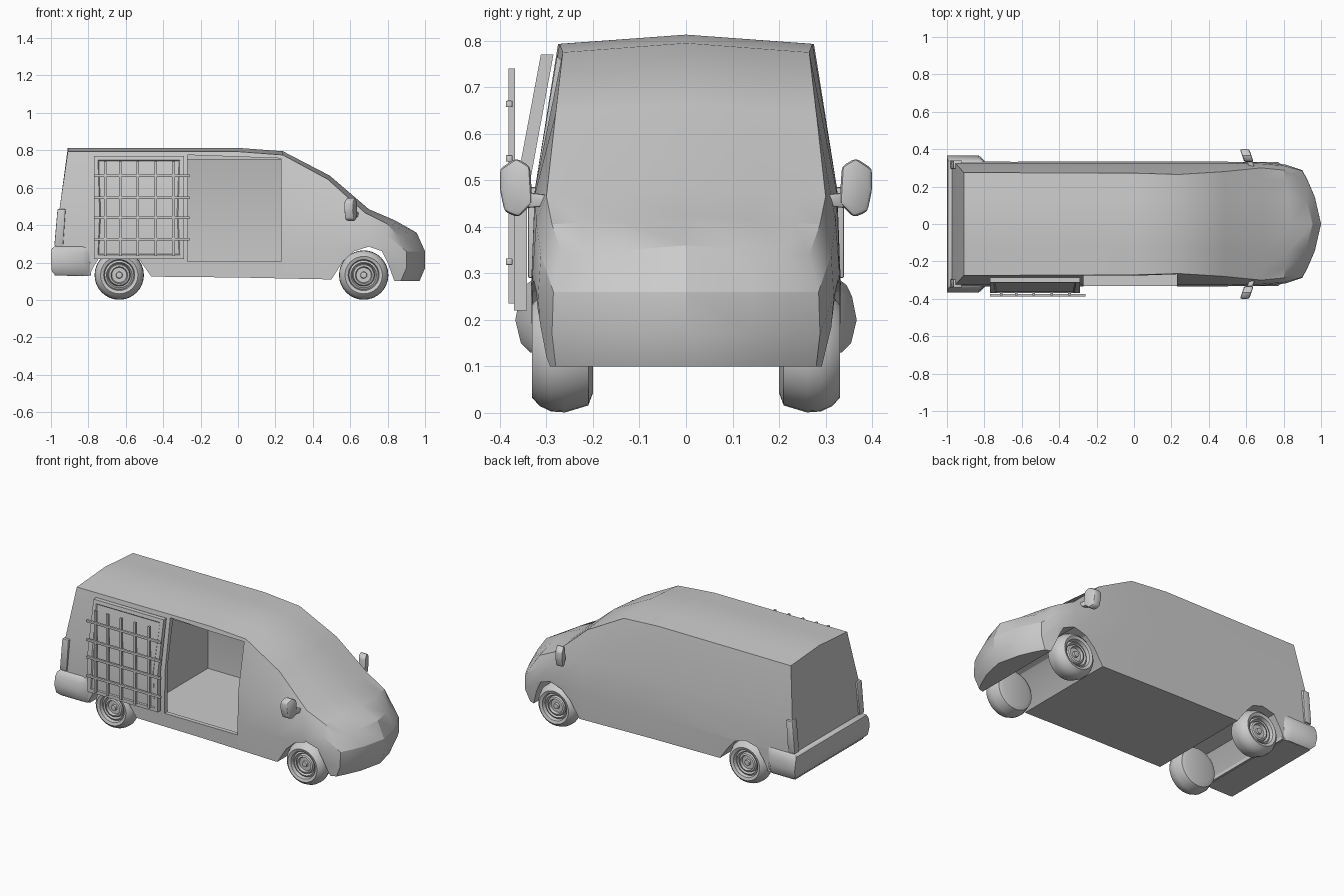
import bpy, bmesh, math
from mathutils import Vector, Matrix

if "Cube" in bpy.data.objects:
    bpy.data.objects.remove(bpy.data.objects["Cube"])


def finish(bm, name, angle=30):
    bmesh.ops.remove_doubles(bm, verts=bm.verts, dist=1e-5)
    bmesh.ops.recalc_face_normals(bm, faces=bm.faces)
    me = bpy.data.meshes.new(name)
    bm.to_mesh(me)
    bm.free()
    ob = bpy.data.objects.new(name, me)
    bpy.context.collection.objects.link(ob)
    smooth(ob, angle)
    return ob


def smooth(ob, angle):
    bpy.ops.object.select_all(action='DESELECT')
    ob.select_set(True)
    bpy.context.view_layer.objects.active = ob
    bpy.ops.object.shade_smooth_by_angle(angle=math.radians(angle))


def loft(bm, rings, cap=True):
    """Skin closed rings of equal length."""
    vs = [[bm.verts.new(p) for p in r] for r in rings]
    n = len(vs[0])
    for a, b in zip(vs, vs[1:]):
        for i in range(n):
            bm.faces.new((a[i], a[(i + 1) % n], b[(i + 1) % n], b[i]))
    if cap:
        bm.faces.new(vs[0])
        bm.faces.new(vs[-1])
    return vs


def prism(name, pts, a, b, axis, bevel=0):
    """Extrude a polygon along x (pts are y,z) or y (pts are x,z)."""
    bm = bmesh.new()
    at = (lambda p, c: (c, p[0], p[1])) if axis == 'x' else (lambda p, c: (p[0], c, p[1]))
    loft(bm, [[at(p, a) for p in pts], [at(p, b) for p in pts]])
    if bevel:
        bmesh.ops.recalc_face_normals(bm, faces=bm.faces)
        bmesh.ops.bevel(bm, geom=bm.edges[:], offset=bevel, segments=2, affect='EDGES', profile=0.5)
    return finish(bm, name)


def rect(a, b, c, d):
    return [(a, c), (b, c), (b, d), (a, d)]


# Body shell: stations of (x, z, half width) at roof, belt, skirt and sill, plus nose bow
STATIONS = [
    ((-.91, .813, .275), (-.955, .48, .325), (-.975, .27, .333), (-.98, .13, .33), 0),
    ((0, .813, .272), (0, .48, .325), (0, .27, .333), (0, .12, .33), 0),
    ((.24, .795, .265), (.28, .48, .325), (.26, .27, .333), (.24, .115, .33), 0),
    ((.49, .665, .28), (.50, .47, .325), (.50, .27, .333), (.49, .11, .33), .01),
    ((.70, .485, .30), (.70, .41, .322), (.70, .30, .33), (.70, .11, .325), .02),
    ((.84, .425, .288), (.84, .34, .312), (.85, .25, .318), (.84, .10, .305), .04),
    ((.955, .36, .265), (1.0, .26, .285), (1.0, .17, .288), (.97, .10, .28), .10),
]
COLS = (-1, -.8, -.5, 0, .5, .8, 1)


def row(p, bow, crown=0.0):
    return [(p[0] - bow * abs(t) ** 1.6, p[2] * t, p[1] - crown * abs(t)) for t in COLS]


def ring(s):
    top, belt, skirt, sill = (row(p, s[4], c) for p, c in zip(s[:4], (.02, 0, 0, 0)))
    return top + [belt[-1], skirt[-1]] + sill[::-1] + [skirt[0], belt[0]]


bm = bmesh.new()
loft(bm, [ring(s) for s in STATIONS], cap=False)
for s in (STATIONS[0], STATIONS[-1]):
    rows = [[bm.verts.new(v) for v in row(p, s[4], c)] for p, c in zip(s[:4], (.02, 0, 0, 0))]
    for a, b in zip(rows, rows[1:]):
        for i in range(len(COLS) - 1):
            bm.faces.new((a[i], a[i + 1], b[i + 1], b[i]))
body = finish(bm, "van_body")

# Wheel arches, cargo bay and side doorway cut from the body
cutters = [
    prism("front_arch_cut", [(.50, 0), (.50, .11), (.56, .205), (.62, .26), (.70, .285),
                             (.77, .26), (.80, .2), (.84, .09), (.84, 0)], -.6, .6, 'y'),
    prism("rear_arch_cut", [(-.46, 0), (-.46, .12), (-.52, .205), (-.57, .26), (-.64, .28),
                            (-.72, .26), (-.765, .19), (-.80, .12), (-.80, 0)], -.6, .6, 'y'),
    prism("cargo_cut", [(-.305, .2), (-.305, .47), (-.25, .75), (.25, .75), (.305, .47), (.305, .2)],
          -.42, .25, 'x'),
    prism("doorway_cut", [(-.27, .205), (.23, .205), (.23, .757), (-.27, .775)], -.6, -.245, 'y'),
]
for c in cutters:
    m = body.modifiers.new(c.name, 'BOOLEAN')
    m.operation, m.solver, m.object = 'DIFFERENCE', 'EXACT', c
    c.hide_render = True
bpy.context.view_layer.update()
dg = bpy.context.evaluated_depsgraph_get()
cut_mesh = bpy.data.meshes.new_from_object(body.evaluated_get(dg))
body.modifiers.clear()
body.data = cut_mesh
for c in cutters:
    bpy.data.objects.remove(c)
smooth(body, 25)

# Rear bumper wrapping the corners
bm = bmesh.new()
loft(bm, [[(-.785, -.325, z), (-.83, -w, z), (x, -w, z), (x, w, z), (-.83, w, z), (-.785, .325, z)]
          for z, w, x in ((.13, .335, -.975), (.15, .355, -.995), (.2, .367, -1),
                          (.25, .357, -1), (.275, .345, -.995), (.29, .325, -.975))])
finish(bm, "rear_bumper", 40)

# Slid-back side door with a recessed panel
bm = bmesh.new()
door = [(-.37, .22), (-.37, .46), (-.312, .77), (-.285, .77), (-.342, .46), (-.342, .22)]
loft(bm, [[(x, y, z) for y, z in door] for x in (-.77, -.29)])
bmesh.ops.recalc_face_normals(bm, faces=bm.faces)
outer = [f for f in bm.faces if f.normal.y < -.7 and len(f.verts) == 4]
bmesh.ops.inset_region(bm, faces=outer, thickness=.03, depth=0)
bmesh.ops.inset_region(bm, faces=outer, thickness=.006, depth=-.006)
finish(bm, "sliding_door")

# Rack of bars in front of the door
for i, x in enumerate((-.71, -.63, -.537, -.44, -.345)):
    prism(f"rack_upright_{i + 1}", rect(x - .007, x + .007, .235, .74), -.382, -.368, 'y')
for i, z in enumerate((.664, .547, .44, .325)):
    prism(f"rack_rail_{i + 1}", rect(-.387, -.373, z - .007, z + .007), -.77, -.26, 'x', .002)

# Wheels revolved from a (radius, outward offset) section
TYRE = [(0, -.06), (.09, -.065), (.117, -.055), (.132, -.005), (.13, .025), (.118, .05), (.10, .066),
        (.083, .06), (.078, .04), (.068, .046), (.06, .03), (.055, .046), (.045, .05), (.04, .035),
        (.018, .035), (.016, .048), (0, .05)]
for end, cx in (("front", .672), ("rear", -.635)):
    for name, s in (("right", -1), ("left", 1)):
        bm = bmesh.new()
        vs = [bm.verts.new((r, y * s, 0)) for r, y in TYRE]
        es = [bm.edges.new(e) for e in zip(vs, vs[1:])]
        bmesh.ops.spin(bm, geom=vs + es, cent=(0, 0, 0), axis=(0, 1, 0), angle=math.tau,
                       steps=32, use_merge=True)
        bmesh.ops.translate(bm, verts=bm.verts, vec=(cx, .265 * s, .133))
        finish(bm, f"{end}_{name}_wheel", 40)

# Mirrors and tail lights on both sides
HEAD = [(.40, .525), (.365, .548), (.335, .53), (.33, .45), (.36, .42), (.39, .432), (.40, .48)]
ARM = [(.29, .445), (.345, .44), (.35, .475), (.29, .468)]
for name, s in (("right", -1), ("left", 1)):
    head = prism(f"{name}_mirror", [(y * s, z) for y, z in HEAD], .58, .63, 'x', .01)
    arm = prism(f"{name}_mirror_arm", [(y * s, z) for y, z in ARM], .595, .625, 'x', .005)
    for ob in (head, arm):
        for v in ob.data.vertices:
            v.co.x -= (abs(v.co.y) - .36) * .35
    prism(f"{name}_tail_light", [(-.982, .29), (-.935, .29), (-.922, .485), (-.965, .485)],
          .295 * s, .34 * s, 'y', .004)
